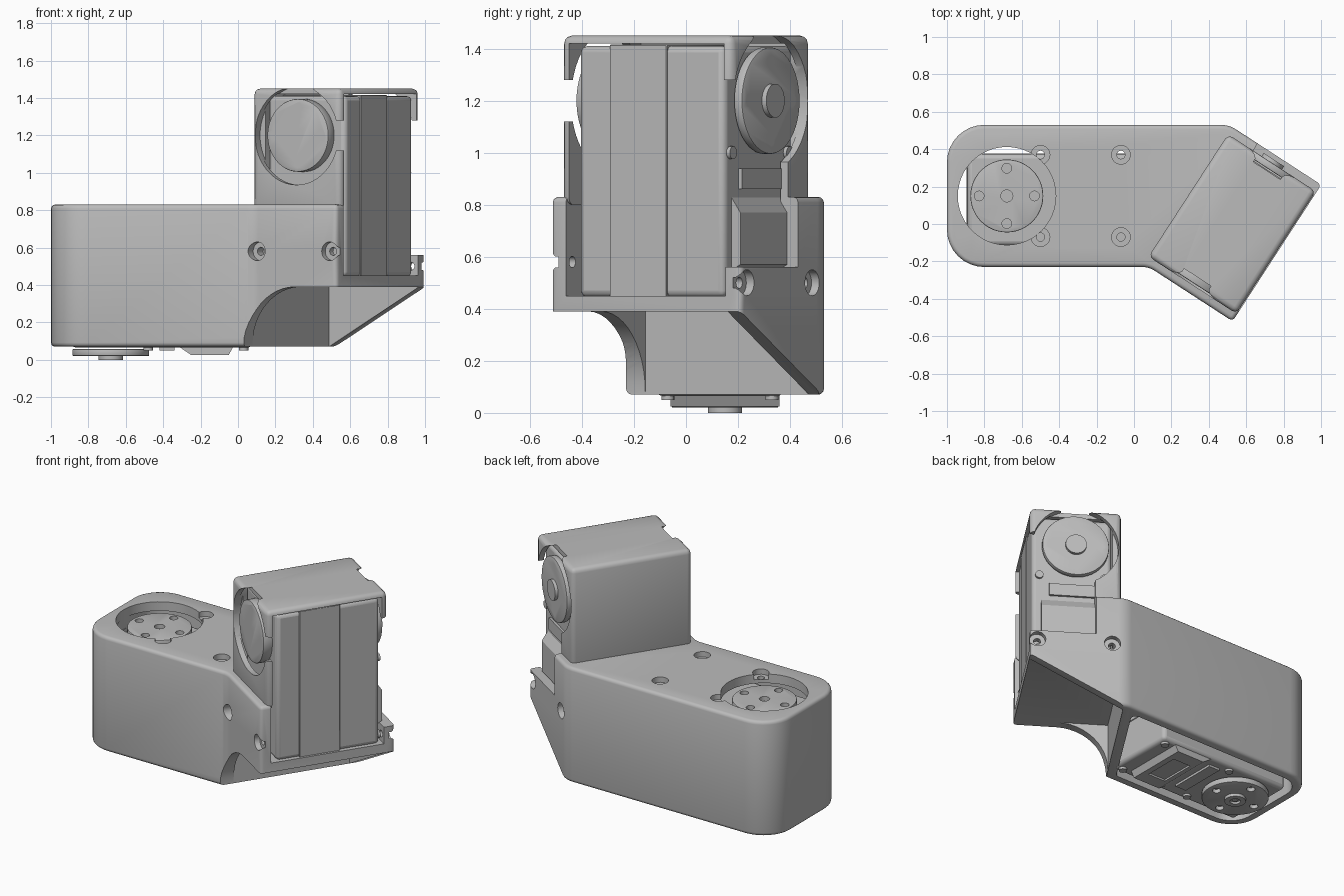
import bpy, bmesh
from math import cos, sin, pi, radians
from mathutils import Matrix, Vector

if "Cube" in bpy.data.objects:
    bpy.data.objects.remove(bpy.data.objects["Cube"])

grey = bpy.data.materials.new("light_grey")
grey.use_nodes = True
grey.diffuse_color = (0.5, 0.5, 0.5, 1)
grey.node_tree.nodes["Principled BSDF"].inputs["Base Color"].default_value = (0.5, 0.5, 0.5, 1)

WORLD = Matrix.Identity(4)
# Frame of the angled end: X across the socket, Y along the joint axis
ANGLED = Matrix.Translation((0.525, 0, 0)) @ Matrix.Rotation(radians(-33), 4, 'Z')
# Same frame turned so prisms are drawn in (across, height) and run along -Y
SIDE = ANGLED @ Matrix.Rotation(pi / 2, 4, 'X')


def prism(name, pts, z0, z1, frame=WORLD):
    """Extrude a flat outline between two heights of a frame."""
    bm = bmesh.new()
    low = [bm.verts.new((x, y, z0)) for x, y in pts]
    high = [bm.verts.new((x, y, z1)) for x, y in pts]
    bm.faces.new(low[::-1])
    bm.faces.new(high)
    n = len(pts)
    for i in range(n):
        j = (i + 1) % n
        bm.faces.new((low[i], low[j], high[j], high[i]))
    bmesh.ops.recalc_face_normals(bm, faces=bm.faces)
    bm.transform(frame)
    mesh = bpy.data.meshes.new(name)
    bm.to_mesh(mesh)
    bm.free()
    obj = bpy.data.objects.new(name, mesh)
    bpy.context.collection.objects.link(obj)
    mesh.materials.append(grey)
    return obj


def rect(x0, x1, y0, y1):
    return [(x0, y0), (x1, y0), (x1, y1), (x0, y1)]


def disc(r, x=0, y=0, n=48):
    return [(x + r * cos(2 * pi * i / n), y + r * sin(2 * pi * i / n)) for i in range(n)]


def rounded(corners, steps=8):
    """Outline from (x, y, radius) corners."""
    out = []
    for i, (x, y, r) in enumerate(corners):
        p = Vector((x, y))
        a = (Vector(corners[i - 1][:2]) - p).normalized()
        b = (Vector(corners[(i + 1) % len(corners)][:2]) - p).normalized()
        if r == 0:
            out.append((x, y))
            continue
        half = a.angle(b) / 2
        t = r / abs(sin(half) / cos(half))
        centre = p + (a + b).normalized() * (r / sin(half))
        start, end = p + a * t - centre, p + b * t - centre
        sweep = start.angle(end)
        for k in range(steps + 1):
            f = k / steps
            q = (start * sin((1 - f) * sweep) + end * sin(f * sweep)) / sin(sweep)
            out.append(tuple(centre + q))
    return out


def bevel(obj, width, segments=3):
    m = obj.modifiers.new("Bevel", 'BEVEL')
    m.width, m.segments = width, segments
    m.limit_method, m.angle_limit = 'ANGLE', radians(35)
    return obj


def cut(obj, cutters):
    """Subtract the cutters, bake the result and remove them."""
    for c in cutters:
        m = obj.modifiers.new("Cut", 'BOOLEAN')
        m.operation, m.solver, m.object = 'DIFFERENCE', 'EXACT', c
    bpy.context.view_layer.update()
    dg = bpy.context.evaluated_depsgraph_get()
    mesh = bpy.data.meshes.new_from_object(obj.evaluated_get(dg))
    obj.modifiers.clear()
    obj.data = mesh
    for c in cutters:
        bpy.data.objects.remove(c)
    return obj


def bolt_hole(x, y, face, direction, frame):
    """Counterbored hole; direction points out of the wall."""
    ends = lambda depth: sorted((face - direction * depth, face + direction * 0.1))
    return [prism("cutter", disc(0.05, x, y, 24), *ends(0.035), frame),
            prism("cutter", disc(0.022, x, y, 16), *ends(0.09), frame)]


# Arm housing: rounded straight part that bends into the angled socket
end_front = ANGLED @ Vector((0.285, -0.435, 0))
end_back = ANGLED @ Vector((0.285, 0.435, 0))
housing = bevel(prism("arm_housing", rounded([
    (-1, -0.23, 0.2), (0.08, -0.23, 0.12), (end_front.x, end_front.y, 0),
    (end_back.x, end_back.y, 0), (0.508, 0.53, 0.15), (-1, 0.53, 0.2)]), 0.07, 0.83), 0.022)

arc = [(0.02 - 0.31 * cos(a), 0.08 + 0.31 * sin(a)) for a in [pi / 2 * i / 12 for i in range(13)]]
cutters = [
    # hollow for the lying motor, open at the bottom
    prism("cutter", rounded([(-0.94, -0.17, 0.14), (0, -0.17, 0.03),
                             (0.41, 0.47, 0.03), (-0.94, 0.47, 0.14)]), -0.1, 0.77),
    # round window over the upper disc
    prism("cutter", disc(0.262, -0.68, 0.15), 0.7, 1),
    # socket for the standing motor
    prism("cutter", rect(-0.23, 0.5, -0.365, 0.365), 0.45, 1, ANGLED),
    # clearance below the socket, leaving a brace on each side
    prism("cutter", rect(-0.29, 0.5, -0.1, 0.39), -0.375, 0.375, SIDE),
    prism("cutter", [(-0.29, -0.1)] + arc + [(0.5, 0.39), (0.5, -0.1)], 0.374, 0.6, SIDE),
    prism("cutter", [(-0.29, -0.1), (0.5, -0.1), (0.5, 0.51), (-0.29, 0.07)], -0.6, -0.374, SIDE),
    # lowered rear wall beside the connector block
    prism("cutter", rect(-0.12, 0.5, 0.56, 1), -0.6, -0.33, SIDE),
]
for x in (-0.5, -0.07):
    for y in (-0.07, 0.37):
        cutters += bolt_hole(x, y, 0.83, 1, WORLD)
for x in (-0.22, 0.24):
    cutters += bolt_hole(x, 0.58, 0.435, 1, SIDE)
    cutters += bolt_hole(x, 0.5, -0.435, -1, SIDE)
cut(housing, cutters)

# Cover over the standing motor
cover = bevel(prism("motor_cover", rect(-0.28, 0.28, -0.39, 0.39), 0.8, 1.45, ANGLED), 0.03)
cutters = [prism("cutter", rect(-0.23, 0.5, -0.355, 0.355), 0.7, 1.42, ANGLED)]
for z0, z1 in ((0.34, 0.5), (-0.5, -0.34)):
    cutters.append(prism("cutter", disc(0.265, 0, 1.2), z0, z1, SIDE))
    cutters.append(prism("cutter", rect(0.1, 0.5, 1.12, 1.28), z0, z1, SIDE))
cutters.append(prism("cutter", rect(-0.12, 0.5, 0.7, 1.13), -0.5, -0.34, SIDE))
cut(cover, cutters)


def motor(name, frame):
    """Geared motor: X along the case from the joint axis, Z along the axis."""
    # case with a raised middle band
    bevel(prism(name + "_case", rect(-0.21, 0.755, -0.225, 0.265), -0.32, 0.345, frame), 0.025)
    bevel(prism(name + "_band", rect(-0.215, 0.76, -0.228, 0.27), -0.175, 0.087, frame), 0.003, 1)
    # connector block with a recessed window
    lying = frame @ Matrix.Rotation(pi / 2, 4, 'X')
    block = prism(name + "_connector", [(0.35, 0.33), (0.43, 0.385), (0.63, 0.385), (0.66, 0.33)],
                  -0.21, 0.21, lying)
    cut(block, [prism("cutter", rect(0.46, 0.59, -0.12, 0.12), 0.373, 0.5, frame)])
    prism(name + "_connector_rail", rect(0.26, 0.34, -0.16, 0.16), 0.33, 0.36, frame)
    # drive discs on both ends, each with four screw holes
    for end, r, z0, z1 in (("drive", 0.205, 0.352, 0.39), ("idler", 0.195, -0.378, -0.31)):
        plate = bevel(prism(f"{name}_{end}_disc", disc(r), z0, z1, frame), 0.006, 2)
        holes = [prism("cutter", disc(0.026, 0.148 * cos(a), 0.148 * sin(a), 16),
                       *((0.365, 0.5) if z0 > 0 else (-0.5, -0.35)), frame)
                 for a in (0, pi / 2, pi, 3 * pi / 2)]
        if z0 < 0:
            holes.append(prism("cutter", disc(0.032, n=20), -0.5, -0.35, frame))
        cut(plate, holes)
    hub = prism(name + "_hub", disc(0.065, n=32), 0.36, 0.41, frame)
    cut(hub, [prism("cutter", disc(0.032, n=20), 0.395, 0.5, frame)])
    prism(name + "_hub_screw", disc(0.018, n=6), 0.38, 0.403, frame)
    # case screws
    for x in (0.2, 0.71):
        for y in (-0.18, 0.22):
            prism(name + "_case_screw", disc(0.025, x, y, 16), 0.33, 0.36, frame)


# Lying motor drives downwards, standing motor drives towards the rear
motor("base_motor", Matrix.Translation((-0.68, 0.15, 0.41)) @ Matrix.Rotation(pi, 4, 'X'))
upright = Matrix(((0, 1, 0, 0), (0, 0, 1, 0), (-1, 0, 0, 1.2), (0, 0, 0, 1)))
upright[0][1] = 1
motor("joint_motor", ANGLED @ upright)

# Proper outward normals and smooth curved walls with sharp edges
for obj in bpy.context.collection.objects:
    if obj.type != 'MESH':
        continue
    bm = bmesh.new()
    bm.from_mesh(obj.data)
    bmesh.ops.recalc_face_normals(bm, faces=bm.faces)
    bm.to_mesh(obj.data)
    bm.free()
    bpy.ops.object.select_all(action='DESELECT')
    obj.select_set(True)
    bpy.context.view_layer.objects.active = obj
    bpy.ops.object.shade_smooth_by_angle(angle=radians(32))
